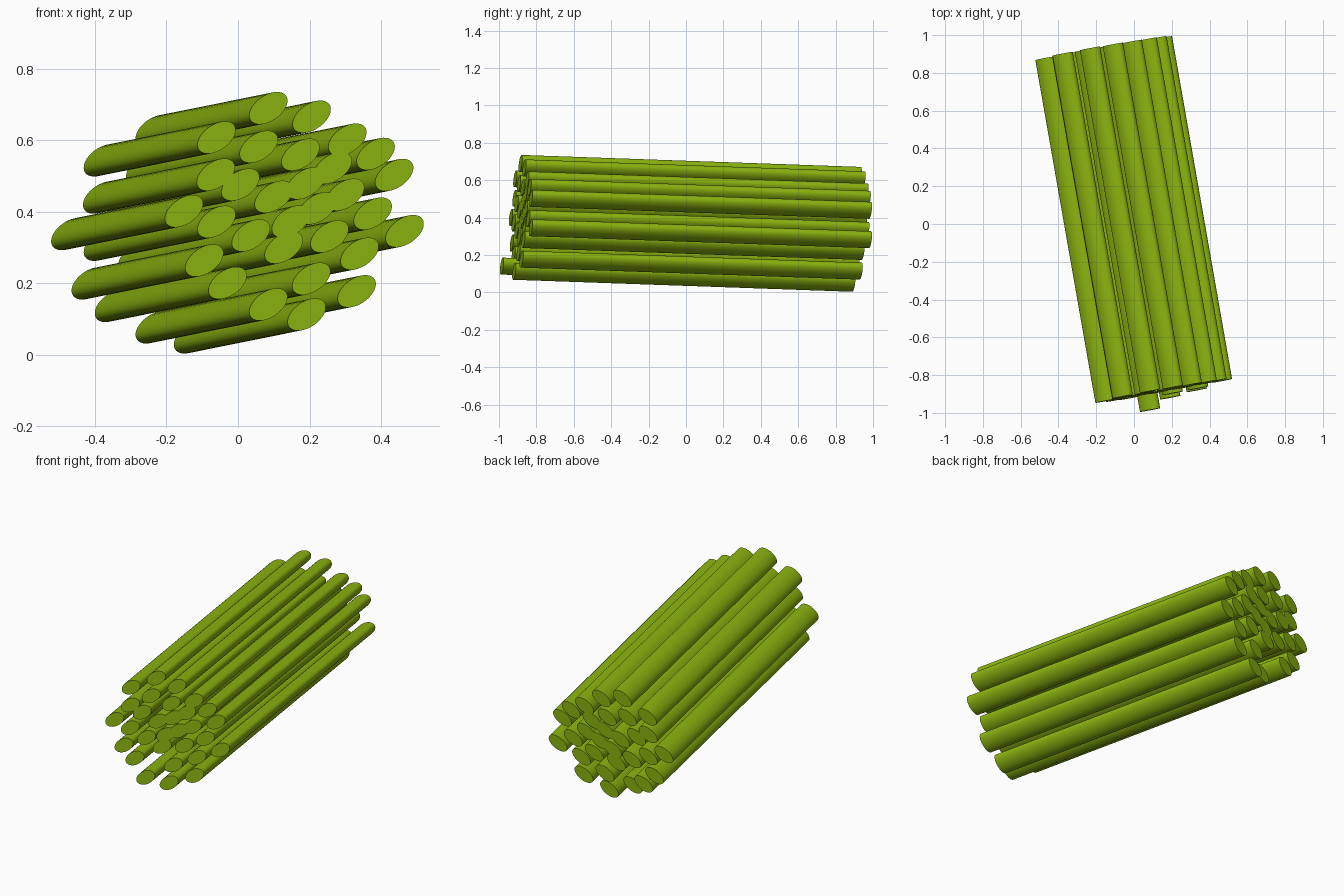
import bpy, bmesh, math
from mathutils import Vector, Matrix

if "Cube" in bpy.data.objects:
    bpy.data.objects.remove(bpy.data.objects["Cube"])

# Leaf-green material
mat = bpy.data.materials.new("green_stalk")
mat.diffuse_color = (0.26, 0.46, 0.005, 1)
mat.use_nodes = True
mat.node_tree.nodes["Principled BSDF"].inputs["Base Color"].default_value = mat.diffuse_color

# Shared axis: every stalk runs from its front cap to the back, drifting left and down
AXIS = Vector((-0.318, 1.815, -0.064))
zdir = AXIS.normalized()
xdir = Vector((zdir.y, -zdir.x, 0)).normalized()
ydir = zdir.cross(xdir)
if ydir.z < 0:
    ydir = -ydir
# Oval cross-section, long axis leaning up to the right
t = math.radians(34)
u = (xdir * math.cos(t) + ydir * math.sin(t)) * 0.061
v = (ydir * math.cos(t) - xdir * math.sin(t)) * 0.036

# Front cap centres (x, z) and forward shift of the slipped ones
CAPS = [
    (0.085, 0.69, 0), (0.206, 0.666, 0), (-0.060, 0.608, 0), (0.058, 0.582, 0),
    (0.175, 0.560, 0), (0.306, 0.602, 0), (-0.062, 0.504, 0), (0.007, 0.476, 0),
    (0.100, 0.442, 0), (0.265, 0.523, 0), (0.385, 0.562, 0), (0.190, 0.480, 0),
    (0.300, 0.448, 0), (0.437, 0.503, 0), (-0.151, 0.402, 0), (-0.060, 0.372, 0),
    (0.036, 0.334, 0), (0.148, 0.373, 0), (0.222, 0.410, 0), (0.377, 0.395, 0),
    (0.256, 0.331, 0), (0.466, 0.346, 0), (0.128, 0.300, 0), (-0.094, 0.264, 0),
    (0.340, 0.283, -0.015), (0.205, 0.213, -0.015), (-0.029, 0.201, 0),
    (0.332, 0.178, -0.02), (0.085, 0.141, -0.08), (0.192, 0.113, -0.032),
]

def stalk(name, front):
    bm = bmesh.new()
    n = 40
    ang = [2 * math.pi * i / n for i in range(n)]
    a = [bm.verts.new(front + u * math.cos(k) + v * math.sin(k)) for k in ang]
    b = [bm.verts.new(p.co + AXIS) for p in a]
    bm.faces.new(a)
    bm.faces.new(b[::-1])
    for i in range(n):
        j = (i + 1) % n
        bm.faces.new((a[i], b[i], b[j], a[j]))
    bmesh.ops.recalc_face_normals(bm, faces=bm.faces)
    me = bpy.data.meshes.new(name)
    bm.to_mesh(me)
    bm.free()
    me.materials.append(mat)
    ob = bpy.data.objects.new(name, me)
    bpy.context.collection.objects.link(ob)
    ob.select_set(True)
    bpy.context.view_layer.objects.active = ob

# Bundle of stalks, caps square to the axis
for i, (x, z, dy) in enumerate(CAPS):
    y = -0.925 + 0.176 * x + 0.036 * z + dy
    stalk(f"stalk_{i + 1:02d}", Vector((x, y, z)))

bpy.ops.object.shade_smooth_by_angle(angle=math.radians(30))
